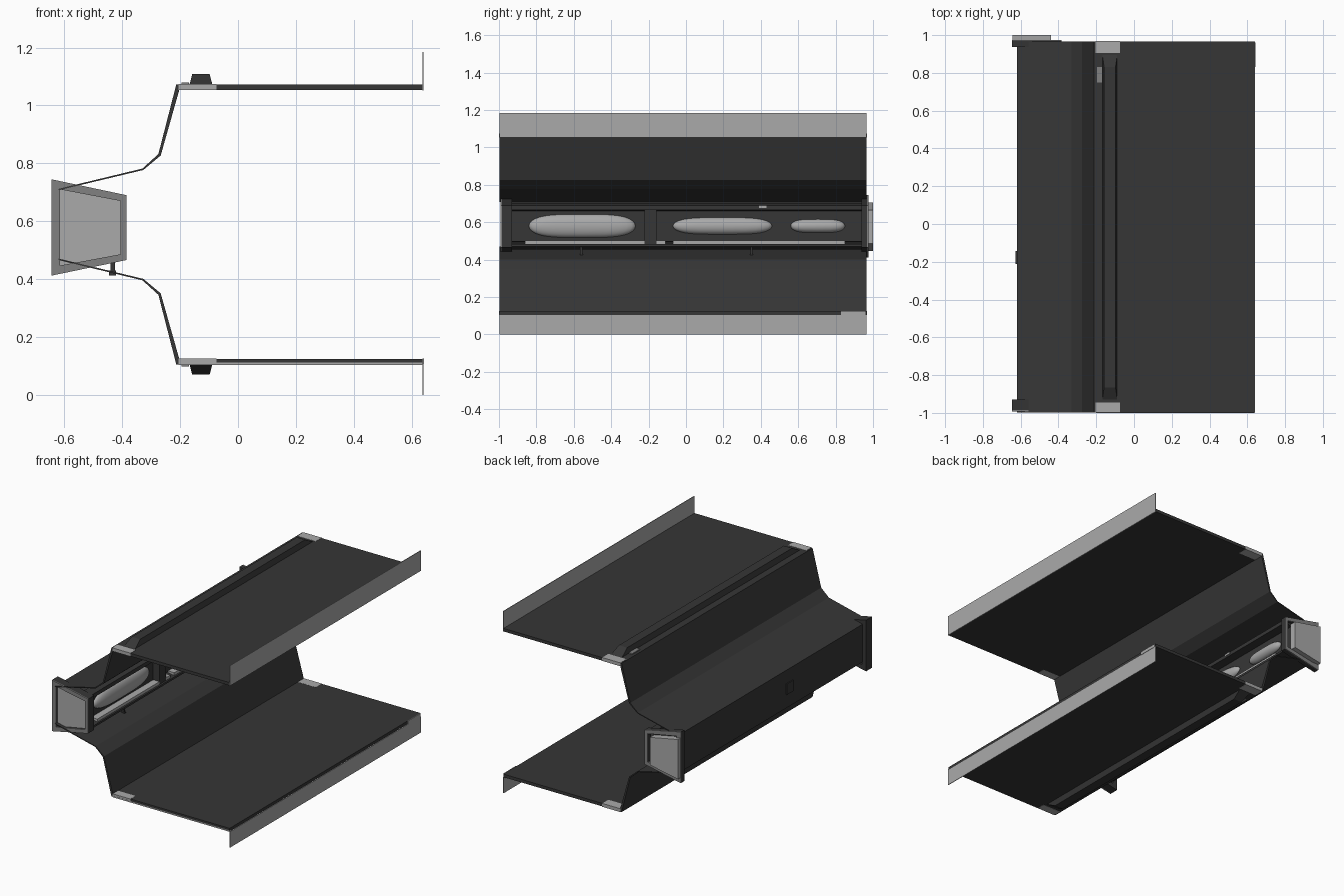
import bpy, bmesh, math

if "Cube" in bpy.data.objects:
    bpy.data.objects.remove(bpy.data.objects["Cube"])

MID = 0.589          # mirror height
Y0, Y1 = -0.997, 0.966


def mat(name, v):
    m = bpy.data.materials.new(name)
    m.diffuse_color = (v, v, v, 1)
    m.use_nodes = True
    m.node_tree.nodes["Principled BSDF"].inputs["Base Color"].default_value = m.diffuse_color
    return m


DARK = mat("dark grey", 0.037)
LIGHT = mat("light grey", 0.40)
MEDIUM = mat("medium grey", 0.22)


def finish(name, bm, m):
    bmesh.ops.recalc_face_normals(bm, faces=bm.faces)
    me = bpy.data.meshes.new(name)
    bm.to_mesh(me)
    bm.free()
    me.materials.append(m)
    ob = bpy.data.objects.new(name, me)
    bpy.context.collection.objects.link(ob)
    return ob


def prism(name, pts, y0, y1, m, flip=False, inset_ends=None):
    """Extrude an (x, z) outline along y; flip mirrors it about MID.
    inset_ends = (end shift, first raised point index) slopes the ends."""
    bm = bmesh.new()
    rings = []
    for y, s in ((y0, 1), (y1, -1)):
        ring = []
        for i, (x, z) in enumerate(pts):
            dy = s * inset_ends[0] if inset_ends and i >= inset_ends[1] else 0
            ring.append(bm.verts.new((x, y + dy, 2 * MID - z if flip else z)))
        rings.append(ring)
    a, b = rings
    bm.faces.new(a)
    bm.faces.new(b)
    n = len(pts)
    for i in range(n):
        j = (i + 1) % n
        bm.faces.new((a[i], a[j], b[j], b[i]))
    return finish(name, bm, m)


def box(name, x, y, z, m):
    return prism(name, [(x[0], z[0]), (x[1], z[0]), (x[1], z[1]), (x[0], z[1])],
                 y[0], y[1], m)


def ring_frame(name, outer, inner, y0, y1, m):
    """Hollow trapezoid frame."""
    bm = bmesh.new()
    loops = [[bm.verts.new((x, y, z)) for x, z in pts]
             for y in (y0, y1) for pts in (outer, inner)]
    o0, i0, o1, i1 = loops
    for p, q in ((o0, i0), (o0, o1), (i0, i1), (o1, i1)):
        for k in range(4):
            l = (k + 1) % 4
            bm.faces.new((p[k], p[l], q[l], q[k]))
    return finish(name, bm, m)


# Bent panels, ridges and edge trim, upper and lower
panel = [(-0.62, 0.712), (-0.33, 0.782), (-0.275, 0.832), (-0.213, 1.073),
         (0.638, 1.073), (0.638, 1.053), (-0.203, 1.053), (-0.267, 0.827),
         (-0.327, 0.777), (-0.62, 0.707)]
ridge = [(-0.168, 1.07), (-0.088, 1.07), (-0.098, 1.108), (-0.158, 1.108)]
trim = [(-0.205, 1.0525), (-0.075, 1.0525), (-0.075, 1.0745), (-0.205, 1.0745)]
for flip, tag in ((False, "upper"), (True, "lower")):
    prism(tag + "_panel", panel, Y0, Y1, DARK, flip)
    prism(tag + "_ridge", ridge, -0.935, 0.90, DARK, flip, (0.07, 2))
    prism(tag + "_front_trim", trim, Y0 - 0.002, -0.945, LIGHT, flip)
    prism(tag + "_back_trim", trim, 0.905, Y1 + 0.002, LIGHT, flip)
    prism(tag + "_ridge_clip", [(-0.195, 1.07), (-0.17, 1.07), (-0.17, 1.08),
                                (-0.195, 1.08)], 0.75, 0.83, MEDIUM, flip)

# Upright flaps on the outer edges
box("upper_flap", (0.637, 0.641), (Y0, Y1), (1.052, 1.184), LIGHT)
box("lower_flap", (0.637, 0.641), (Y0, Y1), (0.0, 0.104), LIGHT)
box("lower_front_edge", (-0.2, 0.637), (Y0 - 0.003, Y0), (0.104, 0.113), LIGHT)
box("lower_corner_mark", (0.638, 0.642), (0.83, 0.96), (0.105, 0.126), LIGHT)

# Lamp housing on the back wall
housing = [(-0.62, 0.468), (-0.455, 0.498), (-0.455, 0.675), (-0.62, 0.712)]
prism("lamp_housing", housing, -0.95, 0.95, DARK)
prism("housing_upper_rail", [(-0.46, 0.66), (-0.40, 0.665), (-0.40, 0.69),
                             (-0.46, 0.70)], -0.95, 0.95, DARK)
prism("housing_lower_rail", [(-0.50, 0.455), (-0.40, 0.47), (-0.40, 0.483),
                             (-0.50, 0.50)], -0.95, 0.95, DARK)
box("housing_divider", (-0.46, -0.41), (-0.222, -0.157), (0.48, 0.69), DARK)
for i, (a, b) in enumerate(((-0.86, -0.11), (-0.07, 0.85))):
    box(f"light_strip_{i + 1}", (-0.455, -0.41), (a, b), (0.482, 0.503), LIGHT)

# Rounded lamps showing through the housing
for i, (a, b, h) in enumerate(((-0.84, -0.27, 0.062), (-0.07, 0.46, 0.045),
                               (0.56, 0.85, 0.036))):
    bm = bmesh.new()
    bmesh.ops.create_uvsphere(bm, u_segments=24, v_segments=14, radius=1)
    for v in bm.verts:
        x, y, z = v.co
        s = math.copysign(abs(y) ** 0.5, y)     # blunt ends
        w = (max(0, 1 - s ** 4) / max(1e-6, 1 - y * y)) ** 0.5 if abs(y) < .999 else 0
        v.co = (-0.455 + 0.035 * x * w, (a + b) / 2 + (b - a) / 2 * s,
                0.58 + h * z * w)
    bmesh.ops.remove_doubles(bm, verts=bm.verts, dist=1e-5)
    for f in bm.faces:
        f.smooth = True
    finish(f"lamp_{i + 1}", bm, LIGHT)

# Pins, latch and marker
for i, y in enumerate((-0.56, 0.35)):
    box(f"pin_{i + 1}", (-0.441, -0.425), (y - 0.006, y + 0.006), (0.415, 0.475), DARK)
    box(f"pin_foot_{i + 1}", (-0.445, -0.421), (y - 0.008, y + 0.008), (0.413, 0.43), DARK)
box("wall_latch", (-0.627, -0.617), (-0.212, -0.142), (0.555, 0.625), DARK)
box("rail_marker", (-0.402, -0.397), (0.39, 0.43), (0.677, 0.69), LIGHT)

# Trapezoid end caps
outer = [(-0.645, 0.412), (-0.385, 0.466), (-0.385, 0.69), (-0.645, 0.745)]
inner = [(-0.615, 0.447), (-0.405, 0.486), (-0.405, 0.67), (-0.615, 0.71)]
for tag, y0, y1, face in (("front", -0.985, -0.93, -1), ("back", 0.938, 0.968, 1)):
    ring_frame(tag + "_cap_frame", outer, inner, y0, y1, DARK)
    f = (-0.992, -0.985) if face < 0 else (0.968, 0.975)
    ring_frame(tag + "_cap_rim", outer, inner, f[0], f[1], MEDIUM)
prism("front_cap_panel", inner, -0.975, -0.95, LIGHT)
slab = [(-0.643, 0.447), (-0.44, 0.485), (-0.44, 0.665), (-0.643, 0.705)]
prism("back_cap_panel", slab, 0.955, 1.0, LIGHT)
